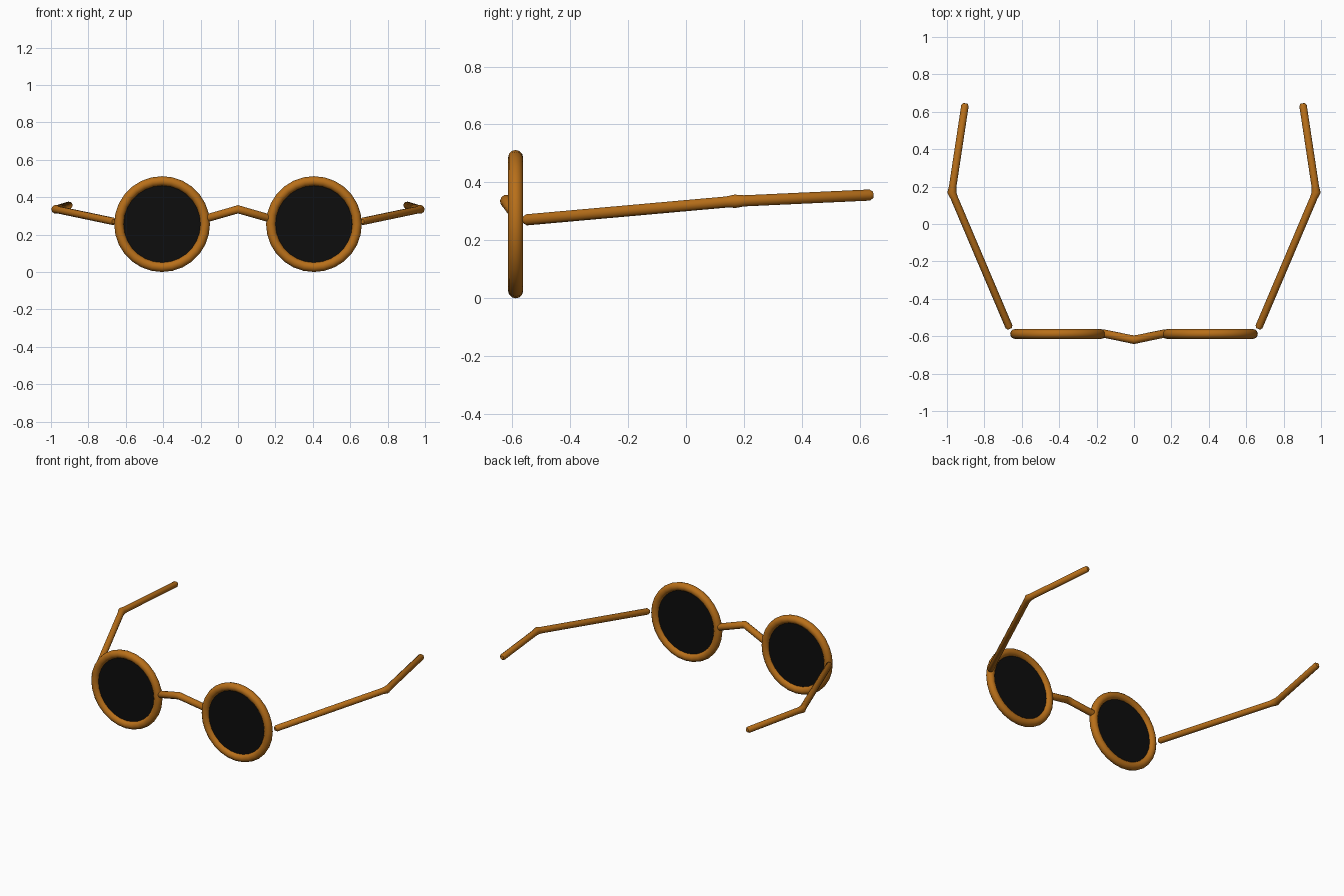
import bpy
from math import radians
from mathutils import Vector

if "Cube" in bpy.data.objects:
    bpy.data.objects.remove(bpy.data.objects["Cube"])


def material(name, color):
    m = bpy.data.materials.new(name)
    m.diffuse_color = color
    m.use_nodes = True
    m.node_tree.nodes["Principled BSDF"].inputs["Base Color"].default_value = m.diffuse_color
    return m


FRAME = material("amber_frame", (0.48, 0.16, 0.01, 1))
DARK = material("dark_lens", (0.004, 0.004, 0.004, 1))


def finish(name, mat):
    o = bpy.context.object
    o.name = name
    o.data.materials.clear()
    o.data.materials.append(mat)
    bpy.ops.object.shade_smooth_by_angle(angle=radians(50))
    return o


def rod(name, points, radius, joint=1.2):
    """Round rod along a bent path: softened tips, slightly swollen bend."""
    a, b, c = map(Vector, points)
    d1, d2 = (b - a).normalized(), (c - b).normalized()
    t, s = 0.012, 0.03
    path = [(a, 0.6), (a + d1 * t, 1), (b - d1 * s, 1), (b, joint),
            (b + d2 * s, 1), (c - d2 * t, 1), (c, 0.6)]
    cu = bpy.data.curves.new(name, "CURVE")
    cu.dimensions = "3D"
    cu.bevel_depth = radius
    cu.bevel_resolution = 3
    cu.use_fill_caps = True
    sp = cu.splines.new("POLY")
    sp.points.add(len(path) - 1)
    for p, (co, r) in zip(sp.points, path):
        p.co = (*co, 1)
        p.radius = r
    o = bpy.data.objects.new(name, cu)
    bpy.context.collection.objects.link(o)
    bpy.ops.object.select_all(action="DESELECT")
    o.select_set(True)
    bpy.context.view_layer.objects.active = o
    bpy.ops.object.convert(target="MESH")
    return finish(name, FRAME)


for side, sx in (("left", 1), ("right", -1)):
    centre = (sx * 0.406, -0.588, 0.256)
    # Round rim
    bpy.ops.mesh.primitive_torus_add(
        location=centre, rotation=(radians(90), 0, 0), major_segments=28,
        minor_segments=12, major_radius=0.23, minor_radius=0.026)
    finish(side + "_rim", FRAME)
    # Dark lens
    bpy.ops.mesh.primitive_cylinder_add(
        vertices=28, radius=0.222, depth=0.01, location=centre,
        rotation=(radians(90), 0, 0))
    finish(side + "_lens", DARK)
    # Bent temple arm
    rod(side + "_temple_arm",
        [(sx * 0.664, -0.56, 0.27), (sx * 0.974, 0.17, 0.335),
         (sx * 0.902, 0.645, 0.357)], 0.02)

# Nose bridge
rod("nose_bridge", [(-0.175, -0.583, 0.285), (0, -0.619, 0.335),
                    (0.175, -0.583, 0.285)], 0.022, 1.05)
